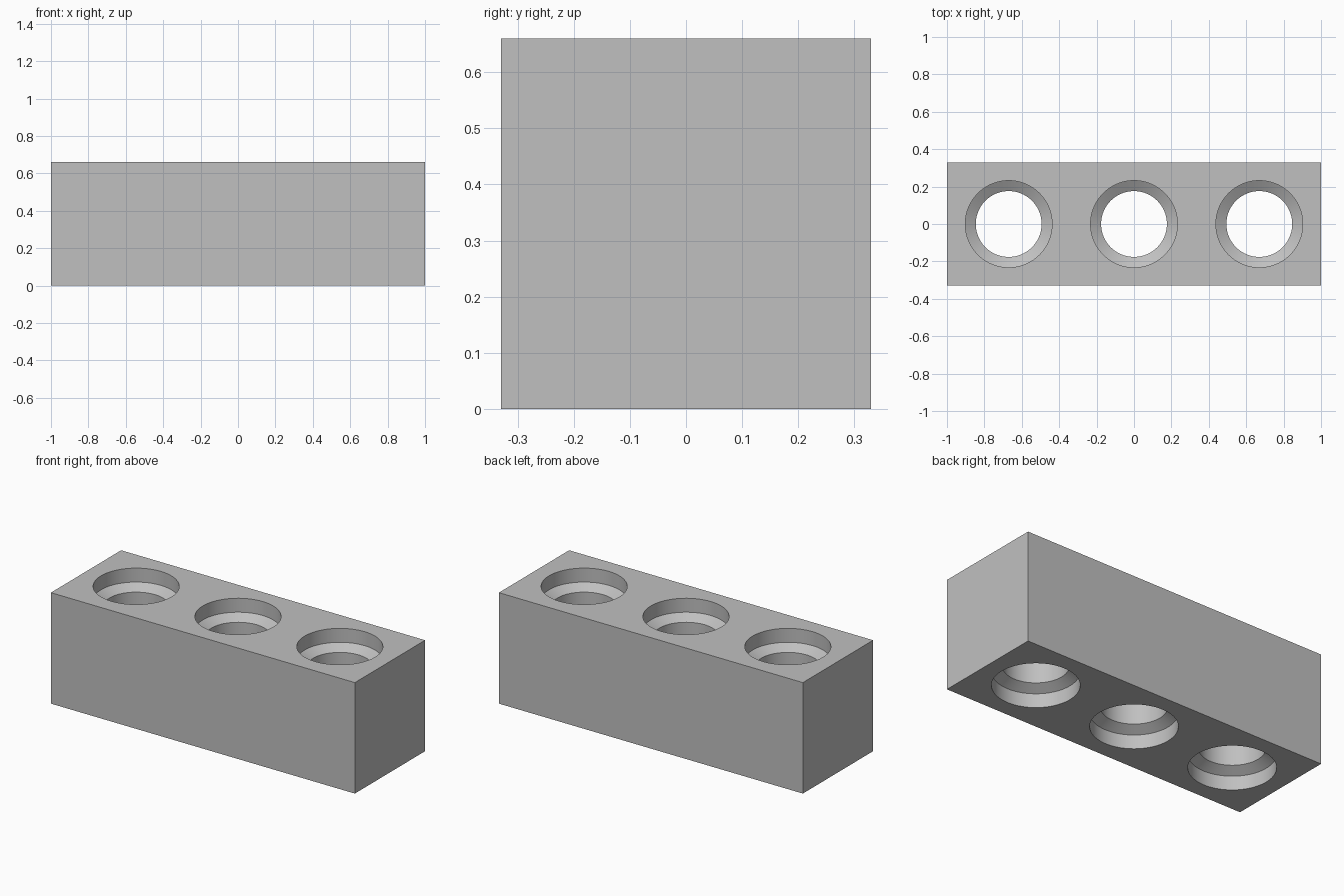
import bpy
import bmesh
from math import radians, tan

cube = bpy.data.objects.get("Cube")
if cube:
    bpy.data.objects.remove(cube, do_unlink=True)

WIDTH, DEPTH, HEIGHT = 2.0, 0.66, 0.66
SPACING = 0.67
BORE_R, RECESS_R = 0.176, 0.232
RECESS_DEPTH = 0.083
CONE_DROP = (RECESS_R - BORE_R) * tan(radians(31))
SEGMENTS = 96

grey = bpy.data.materials.new("light grey")
grey.use_nodes = True
colour = (0.527, 0.527, 0.527, 1)
grey.diffuse_color = colour
grey.node_tree.nodes["Principled BSDF"].inputs["Base Color"].default_value = colour


def make_object(name, bm):
    mesh = bpy.data.meshes.new(name)
    bm.to_mesh(mesh)
    bm.free()
    mesh.materials.append(grey)
    obj = bpy.data.objects.new(name, mesh)
    bpy.context.collection.objects.link(obj)
    return obj


def revolve(bm, profile, x):
    """Closed solid from (radius, z) points turned about a vertical axis at x."""
    verts = [bm.verts.new((x + r, 0, z)) for r, z in profile]
    edges = [bm.edges.new(pair) for pair in zip(verts, verts[1:])]
    bmesh.ops.spin(bm, geom=verts + edges, cent=(x, 0, 0), axis=(0, 0, 1),
                   angle=radians(360), steps=SEGMENTS)


# Solid block
bm = bmesh.new()
bmesh.ops.create_cube(bm, size=1)
bmesh.ops.scale(bm, vec=(WIDTH, DEPTH, HEIGHT), verts=bm.verts)
bmesh.ops.translate(bm, vec=(0, 0, HEIGHT / 2), verts=bm.verts)
block = make_object("drilled_block", bm)

# Through holes, recessed with a conical seat at both ends
lower = [(0, -0.1), (RECESS_R, -0.1), (RECESS_R, RECESS_DEPTH),
         (BORE_R, RECESS_DEPTH + CONE_DROP)]
upper = [(r, HEIGHT - z) for r, z in reversed(lower)]
bm = bmesh.new()
for i in (-1, 0, 1):
    revolve(bm, lower + upper, i * SPACING)
bmesh.ops.remove_doubles(bm, verts=bm.verts, dist=0.0001)
bmesh.ops.recalc_face_normals(bm, faces=bm.faces)
cutter = make_object("hole_cutter", bm)

cut = block.modifiers.new("holes", 'BOOLEAN')
cut.operation = 'DIFFERENCE'
cut.solver = 'EXACT'
cut.object = cutter

bpy.ops.object.select_all(action='DESELECT')
block.select_set(True)
bpy.context.view_layer.objects.active = block
bpy.ops.object.modifier_apply(modifier=cut.name)
bpy.data.objects.remove(cutter, do_unlink=True)
bpy.ops.object.shade_smooth_by_angle(angle=radians(20))
